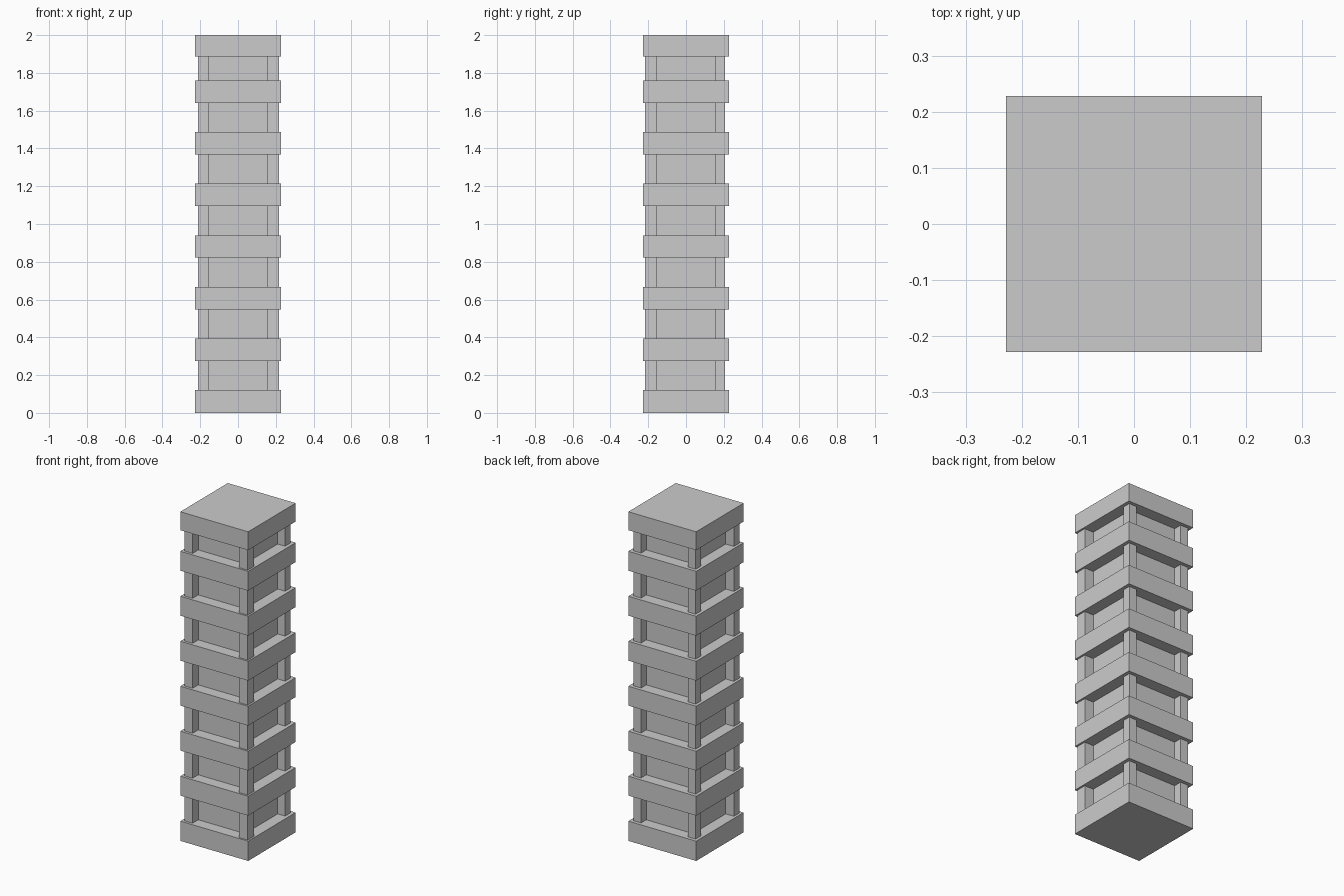
import bpy

if "Cube" in bpy.data.objects:
    bpy.data.objects.remove(bpy.data.objects["Cube"])


def box(name, lo, hi):
    bpy.ops.mesh.primitive_cube_add(size=1, location=[(a + b) / 2 for a, b in zip(lo, hi)])
    ob = bpy.context.object
    ob.name = name
    ob.scale = [b - a for a, b in zip(lo, hi)]
    bpy.ops.object.transform_apply(location=False, rotation=False, scale=True)
    return ob


HALF = 0.228      # slab half width
CORE = 0.157      # recessed wall half width
STEP = 0.2733     # storey height
SLAB = 0.119      # slab thickness

# Floor slabs, the top one finishing flush at z = 2
slabs = [(i * STEP + 0.002 * (i > 0), i * STEP + SLAB + 0.001) for i in range(7)] + [(1.888, 2.0)]
slabs[0] = (0.0, 0.12)
for i, (z0, z1) in enumerate(slabs):
    box(f"floor_slab_{i + 1}", (-HALF, -HALF, z0), (HALF, HALF, z1))

# Outer corner of each pillar
corners = {
    "front_right": (0.217, -0.217),
    "front_left": (-0.212, -0.212),
    "back_right": (0.207, 0.207),
    "back_left": (-0.21, 0.207),
}

# Recessed walls and corner pillars between the slabs
for i in range(7):
    z0, z1 = slabs[i][1], slabs[i + 1][0]
    box(f"recessed_wall_{i + 1}", (-CORE, -CORE, z0), (CORE, CORE, z1))
    for side, (x, y) in corners.items():
        ix = CORE if x > 0 else -CORE
        iy = CORE if y > 0 else -CORE
        box(f"{side}_pillar_{i + 1}",
            (min(x, ix), min(y, iy), z0), (max(x, ix), max(y, iy), z1))
